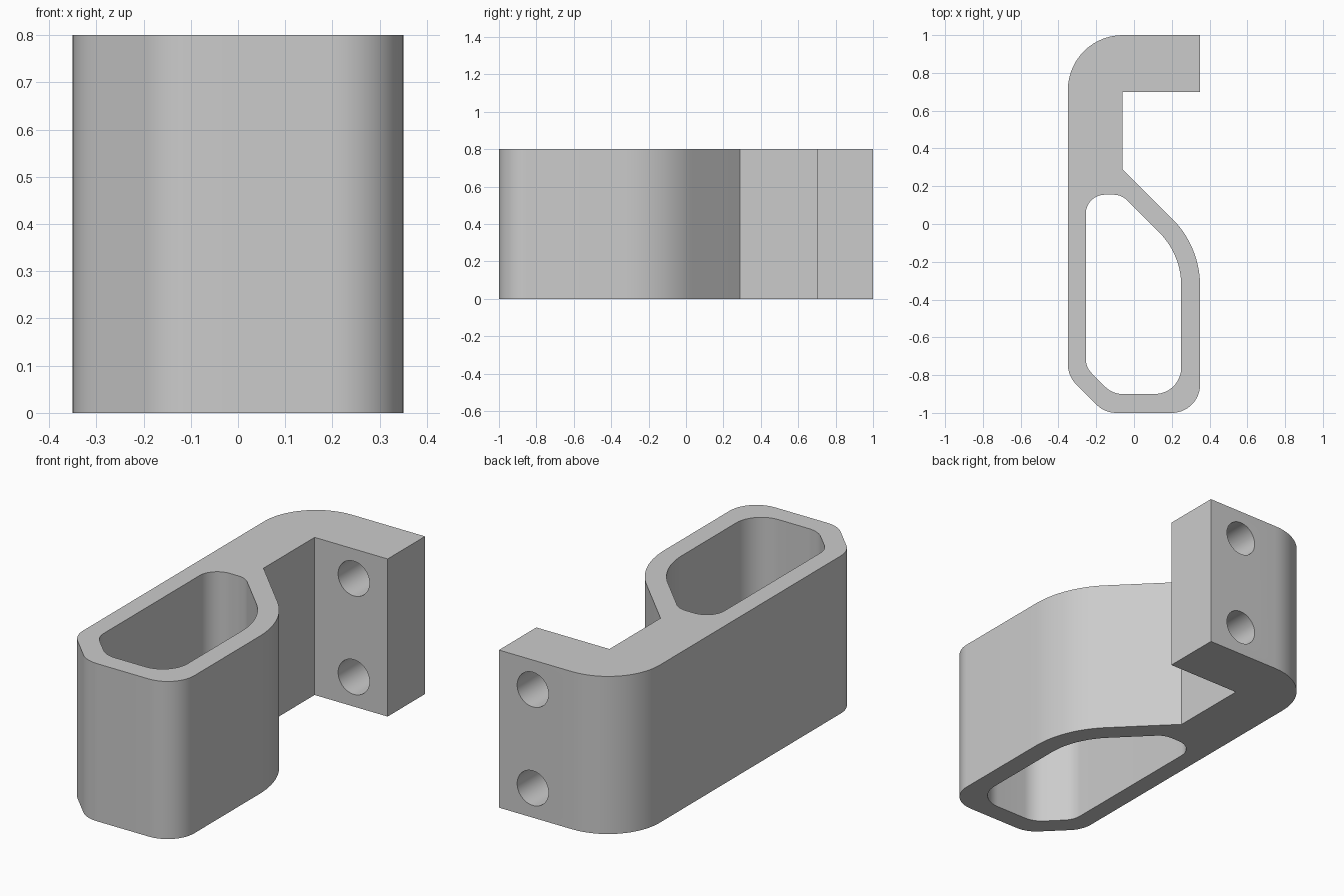
import bpy
import bmesh
import math
from mathutils import Vector

cube = bpy.data.objects.get("Cube")
if cube:
    bpy.data.objects.remove(cube, do_unlink=True)

HEIGHT = 0.8

grey = bpy.data.materials.new("plain_grey")
grey.use_nodes = True
colour = (0.6, 0.6, 0.6, 1)
grey.diffuse_color = colour
grey.node_tree.nodes["Principled BSDF"].inputs["Base Color"].default_value = colour


def rounded(corners, steps=14):
    """Turn (x, y, radius) corners into an outline with tangent arcs."""
    pts = []
    for i, (x, y, r) in enumerate(corners):
        p = Vector((x, y))
        if r == 0:
            pts.append(p)
            continue
        a = (Vector(corners[i - 1][:2]) - p).normalized()
        b = (Vector(corners[(i + 1) % len(corners)][:2]) - p).normalized()
        half = a.angle(b) / 2
        centre = p + (a + b).normalized() * r / math.sin(half)
        start = p + a * r / math.tan(half) - centre
        end = p + b * r / math.tan(half) - centre
        sweep = start.angle(end)
        for k in range(steps + 1):
            t = k / steps
            arc = (start * math.sin((1 - t) * sweep) + end * math.sin(t * sweep)) / math.sin(sweep)
            pts.append(centre + arc)
    return pts


def prism(name, outline, z0, z1):
    """Extrude a flat outline upwards into a solid."""
    bm = bmesh.new()
    face = bm.faces.new([bm.verts.new((p.x, p.y, z0)) for p in outline])
    top = bmesh.ops.extrude_face_region(bm, geom=[face])["geom"]
    verts = [g for g in top if isinstance(g, bmesh.types.BMVert)]
    bmesh.ops.translate(bm, verts=verts, vec=(0, 0, z1 - z0))
    bmesh.ops.recalc_face_normals(bm, faces=bm.faces)
    mesh = bpy.data.meshes.new(name)
    bm.to_mesh(mesh)
    bm.free()
    mesh.materials.append(grey)
    obj = bpy.data.objects.new(name, mesh)
    bpy.context.collection.objects.link(obj)
    return obj


def cut(target, cutter):
    """Subtract the cutter, then discard it."""
    cutter.hide_render = True
    mod = target.modifiers.new("cut", "BOOLEAN")
    mod.operation = "DIFFERENCE"
    mod.solver = "EXACT"
    mod.object = cutter
    bpy.ops.object.select_all(action="DESELECT")
    bpy.context.view_layer.objects.active = target
    target.select_set(True)
    bpy.ops.object.modifier_apply(modifier=mod.name)
    bpy.data.objects.remove(cutter, do_unlink=True)


# Hooked bracket body: flange at the back, loop at the front
bracket = prism("bracket", rounded([
    (0.35, 1, 0), (-0.35, 1, 0.29),
    (-0.35, -0.805, 0.15), (-0.155, -1, 0.15), (0.35, -1, 0.15),
    (0.35, -0.12, 0.5), (-0.06, 0.29, 0), (-0.06, 0.7, 0), (0.35, 0.7, 0),
]), 0, HEIGHT)

# Opening through the loop
cut(bracket, prism("loop_opening", rounded([
    (-0.255, 0.155, 0.1), (-0.255, -0.759, 0.11), (-0.114, -0.9, 0.13),
    (0.25, -0.9, 0.14), (0.25, -0.161, 0.4), (-0.066, 0.155, 0.1),
]), -0.1, HEIGHT + 0.1))

# Two bolt holes through the flange
for z in (0.15, HEIGHT - 0.15):
    bpy.ops.mesh.primitive_cylinder_add(
        vertices=48, radius=0.088, depth=0.5,
        location=(0.16, 0.85, z), rotation=(math.pi / 2, 0, 0))
    hole = bpy.context.object
    hole.name = "bolt_hole"
    hole.data.materials.append(grey)
    cut(bracket, hole)

bpy.ops.object.select_all(action="DESELECT")
bpy.context.view_layer.objects.active = bracket
bracket.select_set(True)
bpy.ops.object.shade_smooth_by_angle(angle=math.radians(30))
